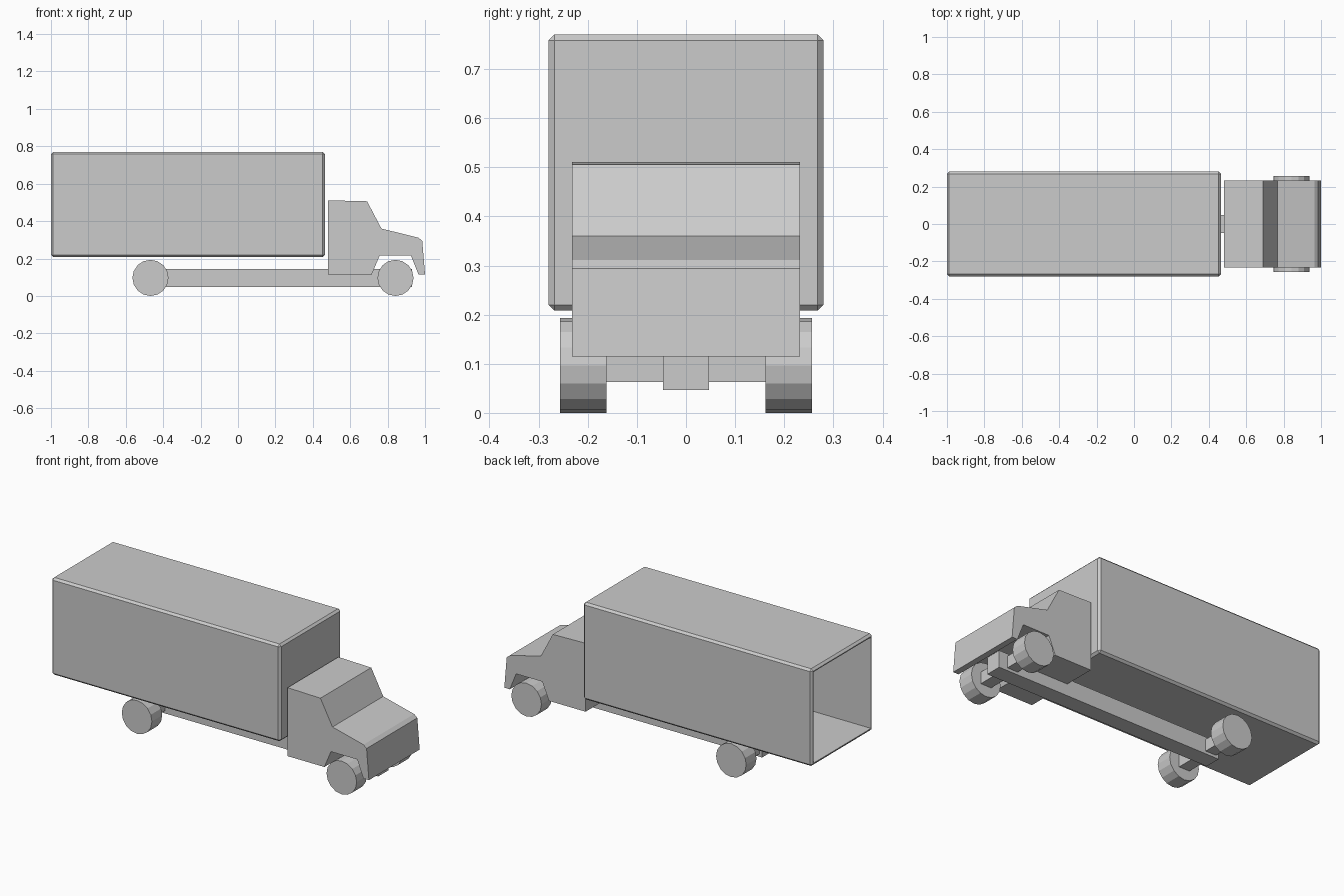
import bpy, bmesh, math
from mathutils import Matrix, Vector

if "Cube" in bpy.data.objects:
    bpy.data.objects.remove(bpy.data.objects["Cube"])


def finish(name, bm):
    bmesh.ops.recalc_face_normals(bm, faces=bm.faces)
    mesh = bpy.data.meshes.new(name)
    bm.to_mesh(mesh)
    bm.free()
    obj = bpy.data.objects.new(name, mesh)
    bpy.context.collection.objects.link(obj)
    return obj


def box_bm(x0, x1, y0, y1, z0, z1):
    bm = bmesh.new()
    centre = Matrix.Translation(((x0 + x1) / 2, (y0 + y1) / 2, (z0 + z1) / 2))
    size = Matrix.Diagonal((x1 - x0, y1 - y0, z1 - z0, 1))
    bmesh.ops.create_cube(bm, size=1, matrix=centre @ size)
    return bm


# Cargo box: chamfered shell, hollow and open at the rear
bm = box_bm(-1.0, 0.465, -0.28, 0.28, 0.208, 0.77)
bmesh.ops.bevel(bm, geom=bm.edges[:], offset=0.012, segments=1, affect='EDGES')
rear = min(bm.faces, key=lambda f: f.calc_center_median().x)
bmesh.ops.inset_region(bm, faces=[rear], thickness=0.008)
rear = bmesh.ops.extrude_discrete_faces(bm, faces=[rear])['faces'][0]
bmesh.ops.translate(bm, verts=rear.verts[:], vec=Vector((1.445, 0, 0)))
finish("cargo_box", bm)

# Cab: side profile with wheel arch, extruded across the width
profile = [(0.48, 0.115), (0.48, 0.511), (0.69, 0.506), (0.767, 0.36),
           (0.965, 0.311), (0.985, 0.294), (1.0, 0.115), (0.965, 0.115),
           (0.925, 0.215), (0.757, 0.215), (0.715, 0.115)]
bm = bmesh.new()
side = bm.faces.new([bm.verts.new((x, -0.232, z)) for x, z in profile])
ext = bmesh.ops.extrude_face_region(bm, geom=[side], use_keep_orig=True)
bmesh.ops.translate(bm, vec=(0, 0.464, 0),
                    verts=[v for v in ext['geom'] if isinstance(v, bmesh.types.BMVert)])
finish("cab", bm)

# Chassis beam
finish("chassis_beam", box_bm(-0.52, 0.93, -0.047, 0.047, 0.047, 0.145))

# Axles and wheels
R = 0.0965
for end, x in (("rear", -0.468), ("front", 0.842)):
    finish(end + "_axle", box_bm(x - 0.034, x + 0.034, -0.165, 0.165, 0.063, 0.131))
    for label, s in (("near", -1), ("far", 1)):
        bm = bmesh.new()
        place = Matrix.Translation((x, s * 0.209, R)) @ Matrix.Rotation(math.pi / 2, 4, 'X')
        bmesh.ops.create_cone(bm, cap_ends=True, segments=16, radius1=R,
                              radius2=R, depth=0.094, matrix=place)
        finish(f"{end}_{label}_wheel", bm)
